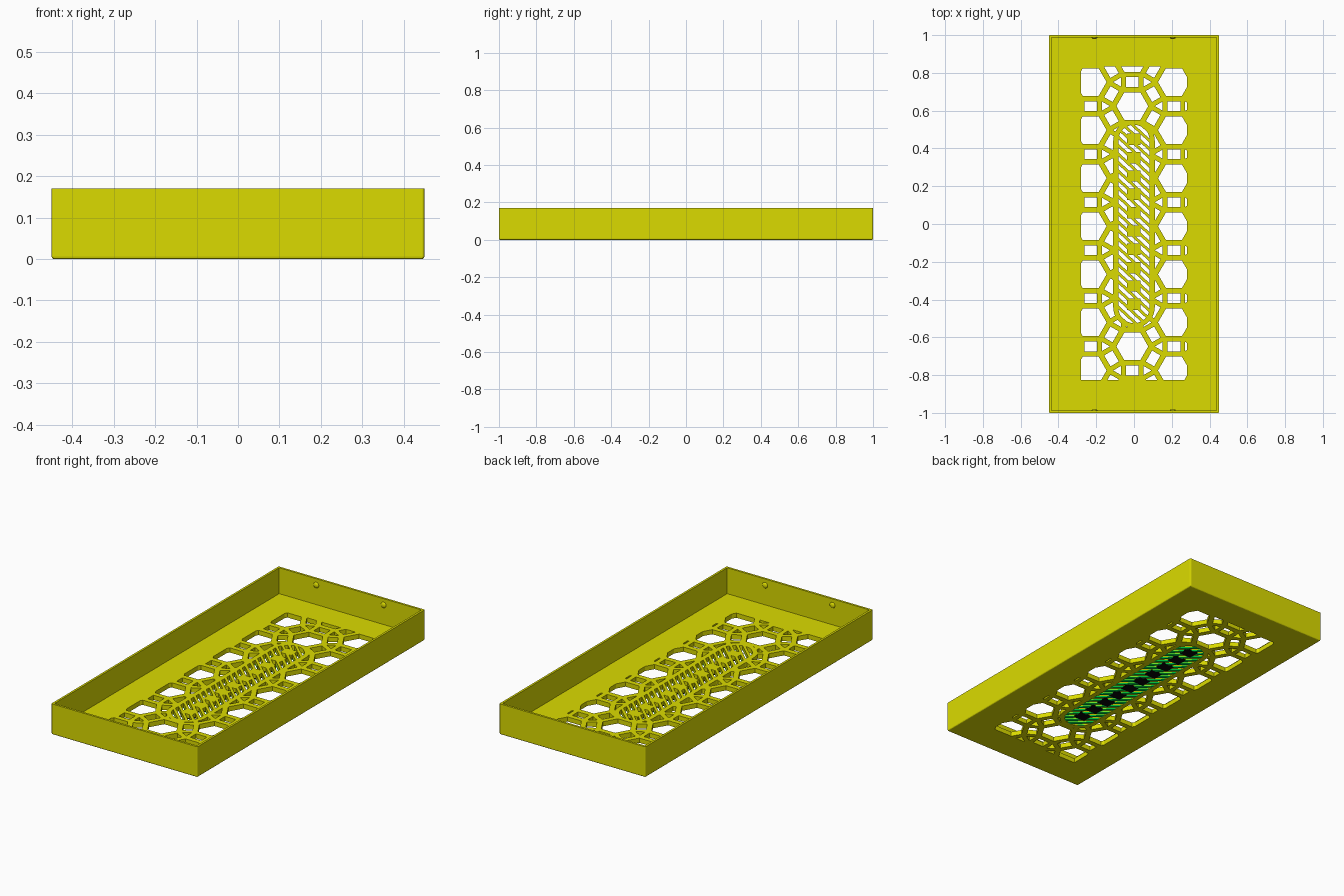
import bpy, bmesh, math
from mathutils import Vector

if "Cube" in bpy.data.objects:
    bpy.data.objects.remove(bpy.data.objects["Cube"])

HEIGHT, FLOOR, WALL = 0.17, 0.026, 0.012
SKIN = 0.006              # thickness of the coloured underside layer
PITCH = 0.2545            # spacing of neighbouring hexagons
X0, Y0 = -0.009, -0.012   # origin of the lattice


def material(name, rgb):
    m = bpy.data.materials.new(name)
    m.diffuse_color = (*rgb, 1)
    m.use_nodes = True
    m.node_tree.nodes["Principled BSDF"].inputs["Base Color"].default_value = m.diffuse_color
    return m


yellow = material("bright yellow", (0.71, 0.71, 0.0))
green = material("bright green", (0.0, 0.85, 0.07))
black = material("black", (0.002, 0.002, 0.002))


def prism(bm, pts, z0, z1):
    """Closed upright prism over a counter-clockwise outline."""
    lo = [bm.verts.new((x, y, z0)) for x, y in pts]
    hi = [bm.verts.new((x, y, z1)) for x, y in pts]
    bm.faces.new(lo[::-1])
    bm.faces.new(hi)
    n = len(pts)
    for i in range(n):
        j = (i + 1) % n
        bm.faces.new((lo[i], lo[j], hi[j], hi[i]))


def make(name, outlines, z0, z1, mat=yellow):
    bm = bmesh.new()
    for pts in outlines:
        prism(bm, pts, z0, z1)
    me = bpy.data.meshes.new(name)
    bm.to_mesh(me)
    bm.free()
    me.materials.append(mat)
    ob = bpy.data.objects.new(name, me)
    bpy.context.collection.objects.link(ob)
    return ob


def boolean(ob, cutter, op="DIFFERENCE"):
    """Apply a boolean and throw the cutter away."""
    m = ob.modifiers.new("cut", "BOOLEAN")
    m.operation, m.object, m.solver = op, cutter, "EXACT"
    bpy.context.view_layer.objects.active = ob
    bpy.ops.object.modifier_apply(modifier=m.name)
    bpy.data.objects.remove(cutter)


def rect(x0, x1, y0, y1):
    return [(x0, y0), (x1, y0), (x1, y1), (x0, y1)]


def ngon(cx, cy, r, n, start):
    return [(cx + r * math.cos(start + i * math.tau / n),
             cy + r * math.sin(start + i * math.tau / n)) for i in range(n)]


def turned_rect(cx, cy, along, across, a):
    u = Vector((math.cos(a), math.sin(a))) * along / 2
    v = Vector((-math.sin(a), math.cos(a))) * across / 2
    c = Vector((cx, cy))
    return [tuple(p) for p in (c - u - v, c + u - v, c + u + v, c - u + v)]


def stadium(r, end, n=20):
    """Capsule outline along y, reaching from -end to end."""
    pts = []
    for s, a0 in ((1, 0), (-1, math.pi)):
        for i in range(n + 1):
            a = a0 + math.pi * i / n
            pts.append((r * math.cos(a), s * (end - r) + r * math.sin(a)))
    return pts


# Lattice openings: hexagons, rectangles between them, triangles in the gaps
openings = []
for col in range(-2, 3):
    for row in range(-5, 6):
        cx = X0 + col * PITCH * math.sqrt(3) / 2
        cy = Y0 + (row + 0.5 * (col % 2 == 0)) * PITCH
        openings.append(ngon(cx, cy, 0.146 / math.sqrt(3), 6, 0))
        for deg in (30, 90, 150):
            a = math.radians(deg)
            openings.append(turned_rect(cx + PITCH / 2 * math.cos(a),
                                        cy + PITCH / 2 * math.sin(a), 0.051, 0.067, a))
        for a in (0, math.pi):
            openings.append(ngon(cx + PITCH / math.sqrt(3) * math.cos(a), cy,
                                 0.028, 3, a + math.pi))
lattice = make("lattice_cutter", openings, -0.05, 0.08)
boolean(lattice, make("lattice_limit", [rect(-0.28, 0.28, -0.825, 0.833)], -0.1, 0.1), "INTERSECT")
boolean(lattice, make("ring_keep", [stadium(0.11, 0.55)], -0.2, 0.2))

# Open tray with softened lower and upright edges
tray = make("tray", [rect(-0.45, 0.45, -1, 1)], 0, HEIGHT)
bm = bmesh.new()
bm.from_mesh(tray.data)
edges = [e for e in bm.edges if min(v.co.z for v in e.verts) < 0.01]
bmesh.ops.bevel(bm, geom=edges, offset=0.006, segments=3, profile=0.5, affect="EDGES")
bm.to_mesh(tray.data)
bm.free()
boolean(tray, make("cavity", [rect(-0.45 + WALL, 0.45 - WALL, -1 + WALL, 1 - WALL)], FLOOR, 0.4))
boolean(tray, lattice)
boolean(tray, make("slot_cutter", [stadium(0.083, 0.525)], -0.06, 0.09))

# Solid pads in a row down the middle of the central slot
pads = [rect(-0.036, 0.034, y, y + 0.06) for y in (-0.455 + 0.097 * i for i in range(10))]


# Slanted slats filling the central slot around the pads
def slats(name, z0, z1, mat):
    slots = [turned_rect(0, -0.675 + i * 0.045, 0.4, 0.018, math.radians(-43))
             for i in range(31)]
    ob = make(name, [stadium(0.083, 0.525)], z0, z1, mat)
    boolean(ob, make("slat_cutter", slots, -0.05, 0.08))
    boolean(ob, make("pad_cutter", pads, -0.1, 0.1))


slats("slats", SKIN, FLOOR, yellow)
slats("slats_underside", 0, SKIN, green)
make("pads", pads, SKIN, FLOOR, yellow)
make("pads_underside", pads, 0, SKIN, black)

# Snap bumps on the inside of both end walls
for sy in (-1, 1):
    for x in (-0.21, 0.205):
        bpy.ops.mesh.primitive_uv_sphere_add(segments=20, ring_count=12, radius=1,
                                             location=(x, sy * (1 - WALL), 0.135))
        bump = bpy.context.object
        bump.name = "snap_bump"
        bump.scale = (0.016, 0.009, 0.016)
        bump.data.materials.append(yellow)
        bpy.ops.object.shade_smooth()
